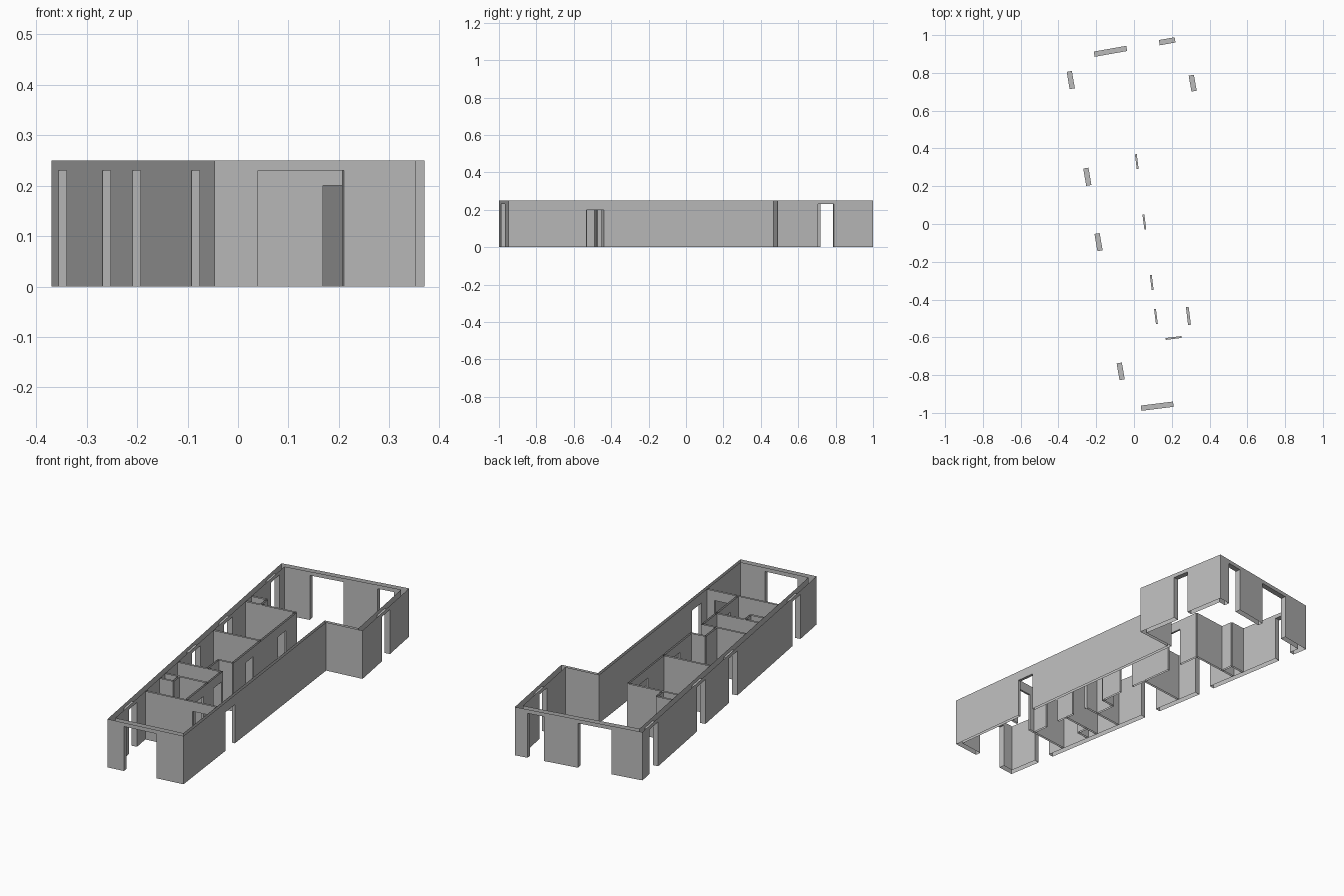
import bpy
import bmesh
from mathutils import Vector

cube = bpy.data.objects.get("Cube")
if cube:
    bpy.data.objects.remove(cube, do_unlink=True)

HEIGHT = 0.25
TALL, LOW = 0.23, 0.20      # window and door head heights
THICK, THIN, PARTITION = 0.028, 0.015, 0.01

plaster = bpy.data.materials.new("grey plaster")
plaster.use_nodes = True
colour = (0.5, 0.5, 0.5, 1)
plaster.diffuse_color = colour
plaster.node_tree.nodes["Principled BSDF"].inputs["Base Color"].default_value = colour


def build_wall(name, outer, inner, openings=(), caps=False):
    """Hollow wall, open at top and bottom; openings are (centre, width, head)."""
    bm = bmesh.new()
    a, b = outer
    d = (b - a).normalized()
    n = Vector((-d.y, d.x))
    depth = (inner[0] - a).dot(n)

    def quad(p, q, z0, z1):
        ring = [(p, z0), (q, z0), (q, z1), (p, z1)]
        bm.faces.new([bm.verts.new((v.x, v.y, z)) for v, z in ring])

    # Stations along the wall, each a pair of outer and inner points
    spans = []
    for centre, width, head in openings:
        mid = (Vector(centre) - a).dot(d)
        spans.append((mid - width / 2, mid + width / 2, head))
    stations = [(a, inner[0], 0)]
    for start, end, head in sorted(spans):
        for t, sill in ((start, head), (end, 0)):
            p = a + d * t
            stations.append((p, p + n * depth, sill))
    stations.append((b, inner[1], 0))

    for (p, pi, base), (q, qi, _) in zip(stations, stations[1:]):
        quad(p, q, base, HEIGHT)
        quad(qi, pi, base, HEIGHT)
        if base:
            # Jambs and underside of the lintel
            quad(pi, p, 0, base)
            quad(q, qi, 0, base)
            bm.faces.new([bm.verts.new((v.x, v.y, base)) for v in (p, pi, qi, q)])
    if caps:
        quad(inner[0], a, 0, HEIGHT)
        quad(b, inner[1], 0, HEIGHT)
    bmesh.ops.remove_doubles(bm, verts=bm.verts, dist=1e-5)
    bmesh.ops.recalc_face_normals(bm, faces=bm.faces)
    mesh = bpy.data.meshes.new(name)
    bm.to_mesh(mesh)
    bm.free()
    mesh.materials.append(plaster)
    bpy.context.collection.objects.link(bpy.data.objects.new(name, mesh))


def partition(name, p, q, openings=()):
    """Thin inner wall around a centre line."""
    p, q = Vector(p), Vector(q)
    d = (q - p).normalized()
    off = Vector((-d.y, d.x)) * PARTITION / 2
    build_wall(name, (p - off, q - off), (p + off, q + off), openings, caps=True)


# Outer shell: corner, thickness and openings of the wall that starts there
shell = [
    ("south_wall", (-0.047, -1.0), THICK, [((0.123, -0.965), 0.172, TALL)]),
    ("long_east_wall", (0.353, -0.95), THIN, [((0.288, -0.487), 0.095, LOW)]),
    ("step_wall", (0.177, 0.468), THIN, []),
    ("north_east_wall", (0.37, 0.49), THICK, [((0.308, 0.745), 0.086, TALL)]),
    ("north_wall", (0.28, 1.0), THICK, [((0.175, 0.97), 0.085, TALL),
                                        ((-0.125, 0.917), 0.175, TALL)]),
    ("west_wall", (-0.37, 0.885), THICK, [((-0.335, 0.762), 0.093, TALL),
                                          ((-0.247, 0.25), 0.093, TALL),
                                          ((-0.188, -0.096), 0.093, TALL),
                                          ((-0.071, -0.78), 0.09, TALL)]),
]
corners = [Vector(s[1]) for s in shell]
count = len(shell)


def inset_line(i):
    a, b = corners[i], corners[(i + 1) % count]
    d = (b - a).normalized()
    return a + Vector((-d.y, d.x)) * shell[i][2], d


def mitre(i):
    """Inner corner where two neighbouring inset lines meet."""
    (p, d), (q, e) = inset_line(i - 1), inset_line(i)
    return p + d * ((q - p).cross(e) / d.cross(e))


for i, (name, _, _, openings) in enumerate(shell):
    j = (i + 1) % count
    build_wall(name, (corners[i], corners[j]), (mitre(i), mitre(j)), openings)

# Corridor wall in two runs, with an alcove between them
partition("corridor_wall_north", (-0.004, 0.479), (0.075, -0.15),
          [((0.015, 0.33), 0.08, LOW), ((0.055, 0.01), 0.08, LOW)])
partition("corridor_wall_south", (0.087, -0.255), (0.131, -0.61),
          [((0.094, -0.31), 0.08, LOW), ((0.117, -0.49), 0.08, LOW)])

# Cross walls between rooms
partition("front_room_wall", (-0.08, -0.64), (0.293, -0.593), [((0.21, -0.603), 0.085, LOW)])
partition("cross_wall_1", (-0.267, 0.446), (-0.004, 0.479))
partition("cross_wall_2", (-0.207, 0.096), (0.04, 0.127))
partition("cross_wall_3", (-0.141, -0.289), (0.088, -0.26))
partition("cross_wall_4", (-0.118, -0.426), (0.106, -0.398))

# Alcove and closets
partition("alcove_side", (0.0, -0.16), (0.075, -0.15))
partition("alcove_back", (0.0, -0.16), (0.013, -0.27))
partition("north_closet_front", (-0.279, 0.508), (-0.196, 0.519))
partition("north_closet_side", (-0.196, 0.519), (-0.188, 0.457))
partition("south_closet_side", (-0.045, -0.418), (-0.038, -0.475))
partition("south_closet_front", (-0.108, -0.484), (-0.038, -0.475))
